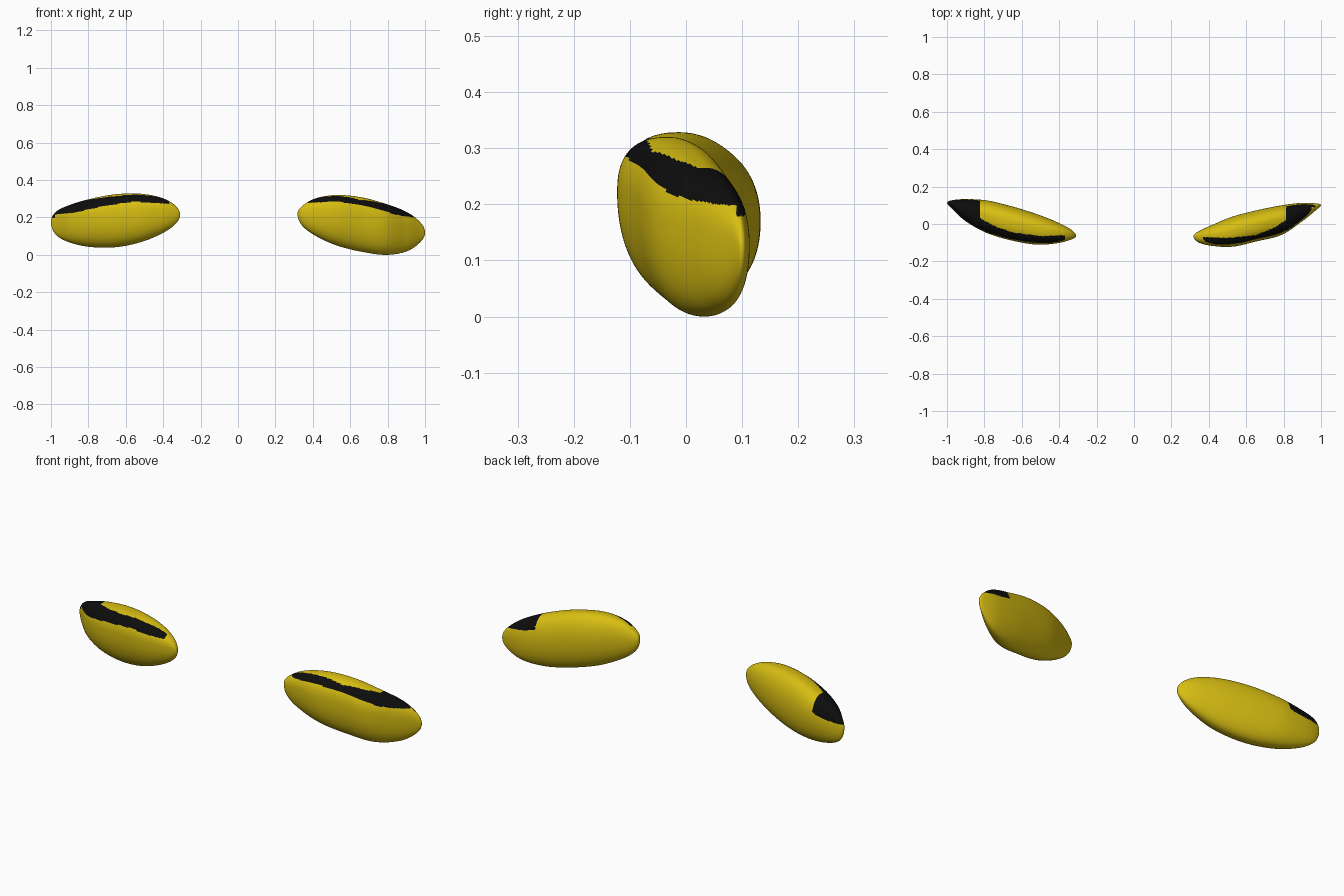
import bpy, bmesh, math

if "Cube" in bpy.data.objects:
    bpy.data.objects.remove(bpy.data.objects["Cube"])


def material(name, rgb):
    m = bpy.data.materials.new(name)
    m.diffuse_color = (*rgb, 1)
    m.use_nodes = True
    m.node_tree.nodes["Principled BSDF"].inputs["Base Color"].default_value = m.diffuse_color
    return m


YELLOW = material("yellow", (0.69, 0.52, 0.006))
BLACK = material("black", (0.004, 0.004, 0.004))

# Extents (z low, z high, y front, y back) at even cosine-spaced stations,
# from the inner tip to the outer tip
LEFT = [(.215, .215, -.063, -.063), (.163, .265, -.083, -.03), (.112, .306, -.103, .01),
        (.067, .327, -.110, .054), (.041, .324, -.088, .095), (.042, .30, -.048, .126),
        (.066, .267, .014, .133), (.108, .23, .083, .127), (.175, .175, .113, .113)]
RIGHT = [(.218, .218, -.065, -.065), (.155, .262, -.098, -.04), (.10, .303, -.117, -.005),
         (.05, .32, -.121, .04), (.017, .308, -.092, .074), (0, .273, -.058, .10),
         (.018, .23, .015, .113), (.067, .175, .075, .11), (.12, .12, .10, .10)]


def swap(s):
    return (s[1], s[0], s[3], s[2])


def station(table, u):
    """Smoothly interpolated extents; mirrored past the tips so the ends are round."""
    pts = [swap(table[1])] + table + [swap(table[-2])]
    f = u * (len(table) - 1)
    i = min(int(f), len(table) - 2)
    t = f - i
    a, b, c, d = pts[i:i + 4]
    return [0.5 * (2 * q + (r - p) * t + (2 * p - 5 * q + 4 * r - s) * t * t
                   + (3 * q - p - 3 * r + s) * t ** 3) for p, q, r, s in zip(a, b, c, d)]


def lerp(points, x):
    if x <= points[0][0]:
        return points[0][1]
    for (x0, y0), (x1, y1) in zip(points, points[1:]):
        if x <= x1:
            return y0 + (y1 - y0) * (x - x0) / (x1 - x0)
    return points[-1][1]


def section(ext, phi):
    """Oval with a fuller upper front corner and a tucked-under lower front."""
    zl, zh, yf, yb = ext
    c, s = math.cos(phi), math.sin(phi)
    yc = yf + (yb - yf) * (.54 if s > 0 else .58)
    zc = zl + (zh - zl) * (.57 - .05 * c)
    n = 2.5 if (c < 0 and s > 0) else 2.1
    k = (abs(c) ** n + abs(s) ** n) ** (-1 / n)
    return (yc + c * k * ((yb - yc) if c > 0 else (yc - yf)),
            zc + s * k * ((zh - zc) if s > 0 else (zc - zl)))


def shell(name, table, side, x0, low_edge, inner_edge, turn):
    bm = bmesh.new()
    rows, sides = 180, 140
    mid, half = (x0 + 1) / 2, (1 - x0) / 2
    rings = []
    for i in range(1, rows):
        u = i / rows
        x = side * (mid - half * math.cos(math.pi * u))
        ext = station(table, u)
        rings.append([bm.verts.new((x, *section(ext, 2 * math.pi * j / sides)))
                      for j in range(sides)])
    for a, b in zip(rings, rings[1:]):
        for j in range(sides):
            k = (j + 1) % sides
            bm.faces.new((a[j], a[k], b[k], b[j]))
    for ring, x, ext in ((rings[0], x0, table[0]), (rings[-1], 1, table[-1])):
        tip = bm.verts.new((side * x, ext[2], ext[0]))
        for j in range(sides):
            bm.faces.new((ring[j], ring[(j + 1) % sides], tip))
    bmesh.ops.recalc_face_normals(bm, faces=bm.faces)
    # Black band: along the upper front edge, wrapping over the outer end
    for f in bm.faces:
        p = f.calc_center_median()
        x = abs(p.x)
        low = lerp(low_edge, x) - (.018 if p.y > .09 else 0)
        band = x > .37 and p.z > low and (x > turn or p.y < lerp(inner_edge, x))
        f.material_index = int(band)
        f.smooth = True
    me = bpy.data.meshes.new(name)
    bm.to_mesh(me)
    bm.free()
    me.materials.append(YELLOW)
    me.materials.append(BLACK)
    bpy.context.collection.objects.link(bpy.data.objects.new(name, me))


shell("left_shell", LEFT, -1, .31,
      [(.36, .272), (.55, .285), (.70, .265), (.88, .225), (1, .215)],
      [(.37, -.06), (.50, -.065), (.65, -.045), (.75, -.01), (.82, .03)], .82)
shell("right_shell", RIGHT, 1, .318,
      [(.36, .278), (.54, .285), (.70, .257), (.865, .21), (.96, .197)],
      [(.38, -.07), (.50, -.075), (.65, -.06), (.75, -.02), (.81, .02)], .815)
